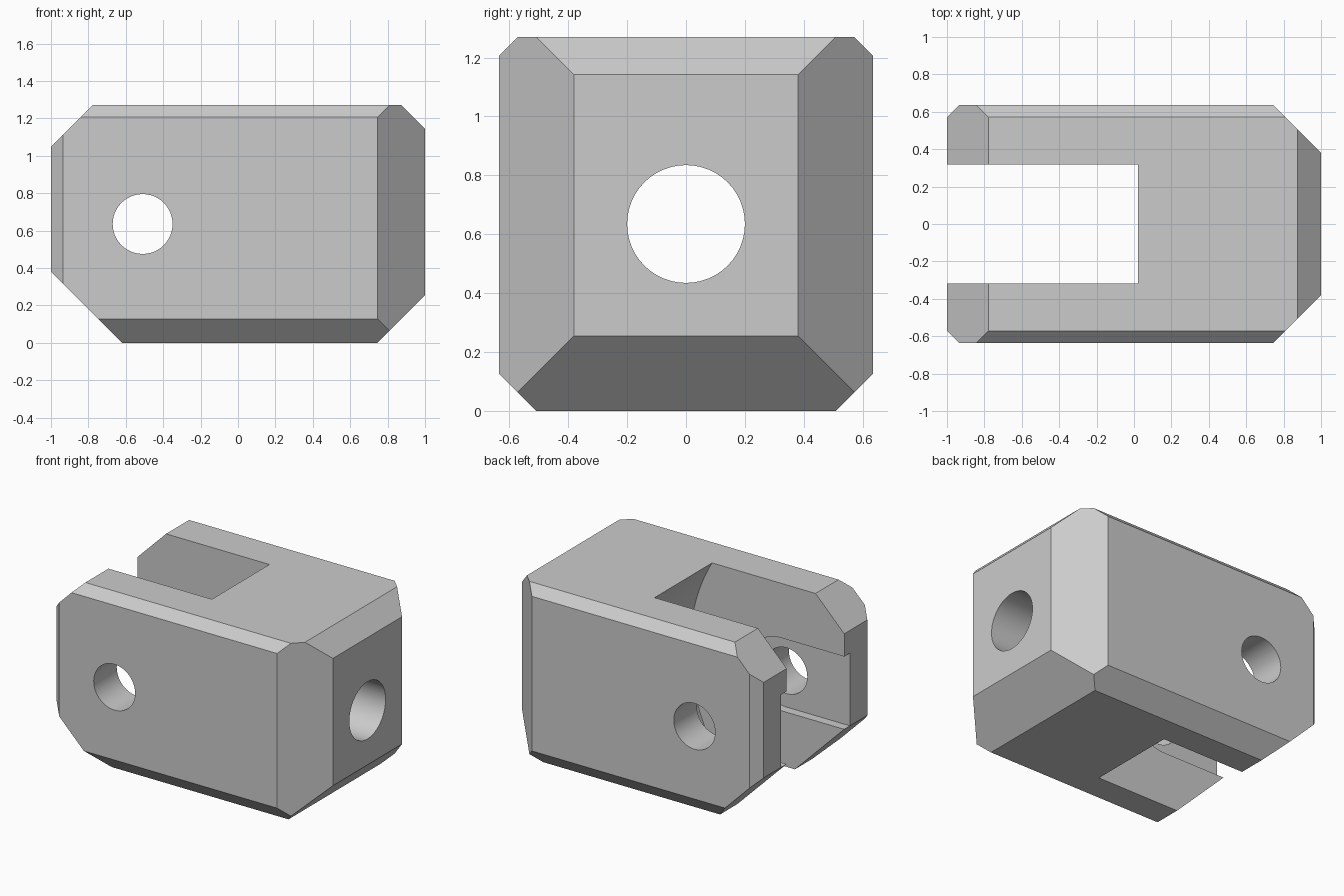
import bpy, bmesh, math
from mathutils import Vector

cube = bpy.data.objects.get("Cube")
if cube:
    bpy.data.objects.remove(cube, do_unlink=True)

W, H = 0.635, 1.27          # half width, height
MID = H / 2
PIN_X = -0.51

grey = bpy.data.materials.new("plain_grey")
grey.use_nodes = True
grey.diffuse_color = (0.6, 0.6, 0.6, 1)
grey.node_tree.nodes["Principled BSDF"].inputs["Base Color"].default_value = (0.6, 0.6, 0.6, 1)


def make_object(name, bm):
    bmesh.ops.recalc_face_normals(bm, faces=bm.faces)
    mesh = bpy.data.meshes.new(name)
    bm.to_mesh(mesh)
    bm.free()
    mesh.materials.append(grey)
    obj = bpy.data.objects.new(name, mesh)
    bpy.context.collection.objects.link(obj)
    return obj


def prism(name, profile, half):
    """Extrude an (x, z) outline across y, from -half to half."""
    bm = bmesh.new()
    face = bm.faces.new([bm.verts.new((x, -half, z)) for x, z in profile])
    out = bmesh.ops.extrude_face_region(bm, geom=[face])
    verts = [g for g in out["geom"] if isinstance(g, bmesh.types.BMVert)]
    bmesh.ops.translate(bm, verts=verts, vec=(0, 2 * half, 0))
    return make_object(name, bm)


def arc(cx, cz, r, start, end, n):
    angles = [start + (end - start) * i / n for i in range(n + 1)]
    return [(cx + r * math.cos(a), cz + r * math.sin(a)) for a in angles]


def chamfer(bm, point, normal):
    """Slice off everything beyond a plane and cap the cut."""
    out = bmesh.ops.bisect_plane(bm, geom=bm.verts[:] + bm.edges[:] + bm.faces[:],
                                 plane_co=point, plane_no=Vector(normal).normalized(),
                                 clear_outer=True)
    edges = [g for g in out["geom_cut"] if isinstance(g, bmesh.types.BMEdge)]
    bmesh.ops.contextual_create(bm, geom=edges)


# Block with chamfered edges
bm = bmesh.new()
bmesh.ops.create_cube(bm, size=1)
bmesh.ops.scale(bm, vec=(2, 2 * W, H), verts=bm.verts)
bmesh.ops.translate(bm, vec=(0, 0, MID), verts=bm.verts)
chamfer(bm, (1, 0, 1.143), (1, 0, 1))
chamfer(bm, (1, 0, 0.254), (1, 0, -1))
chamfer(bm, (-1, 0, 1.048), (-1, 0, 1))
chamfer(bm, (-1, 0, 0.381), (-1, 0, -1))
for s in (-1, 1):
    chamfer(bm, (1, s * 0.381, 0), (1, s, 0))
    chamfer(bm, (-1, s * 0.5715, 0), (-1, s, 0))
    chamfer(bm, (0, s * 0.5715, H), (0, s, 1))
    chamfer(bm, (0, s * 0.508, 0), (0, s, -1))
body = make_object("clevis_block", bm)

# Fork slot with a hollow curved end
R = 1.27
sweep = math.asin((MID + 0.1) / R)
centre_x = 0.021 - math.sqrt(R * R - MID * MID)
slot = prism("slot_cutter", [(-1.2, -0.1)] + arc(centre_x, MID, R, -sweep, sweep, 32)
             + [(-1.2, H + 0.1)], 0.3175)

# Round-ended guide channel in both fork walls
g = 0.254
channel = prism("channel_cutter", [(-1.2, MID - g)]
                + arc(PIN_X, MID, g, -math.pi / 2, math.pi / 2, 24)
                + [(-1.2, MID + g)], 0.381)

# Cross pin hole and end bore
pin = prism("pin_hole_cutter", arc(PIN_X, MID, 0.16, 0, math.tau, 48)[:-1], 0.8)
bore = prism("bore_cutter", arc(0, MID, 0.2, 0, math.tau, 48)[:-1], 0.6)
bore.rotation_euler.z = math.pi / 2
bore.location.x = 0.55

bpy.ops.object.select_all(action="DESELECT")
bpy.context.view_layer.objects.active = body
body.select_set(True)
for cutter in (slot, channel, pin, bore):
    cutter.hide_render = True
    mod = body.modifiers.new(cutter.name, "BOOLEAN")
    mod.operation = "DIFFERENCE"
    mod.solver = "EXACT"
    mod.object = cutter
    bpy.ops.object.modifier_apply(modifier=mod.name)
    bpy.data.objects.remove(cutter, do_unlink=True)

bpy.ops.object.shade_smooth_by_angle(angle=math.radians(20))
